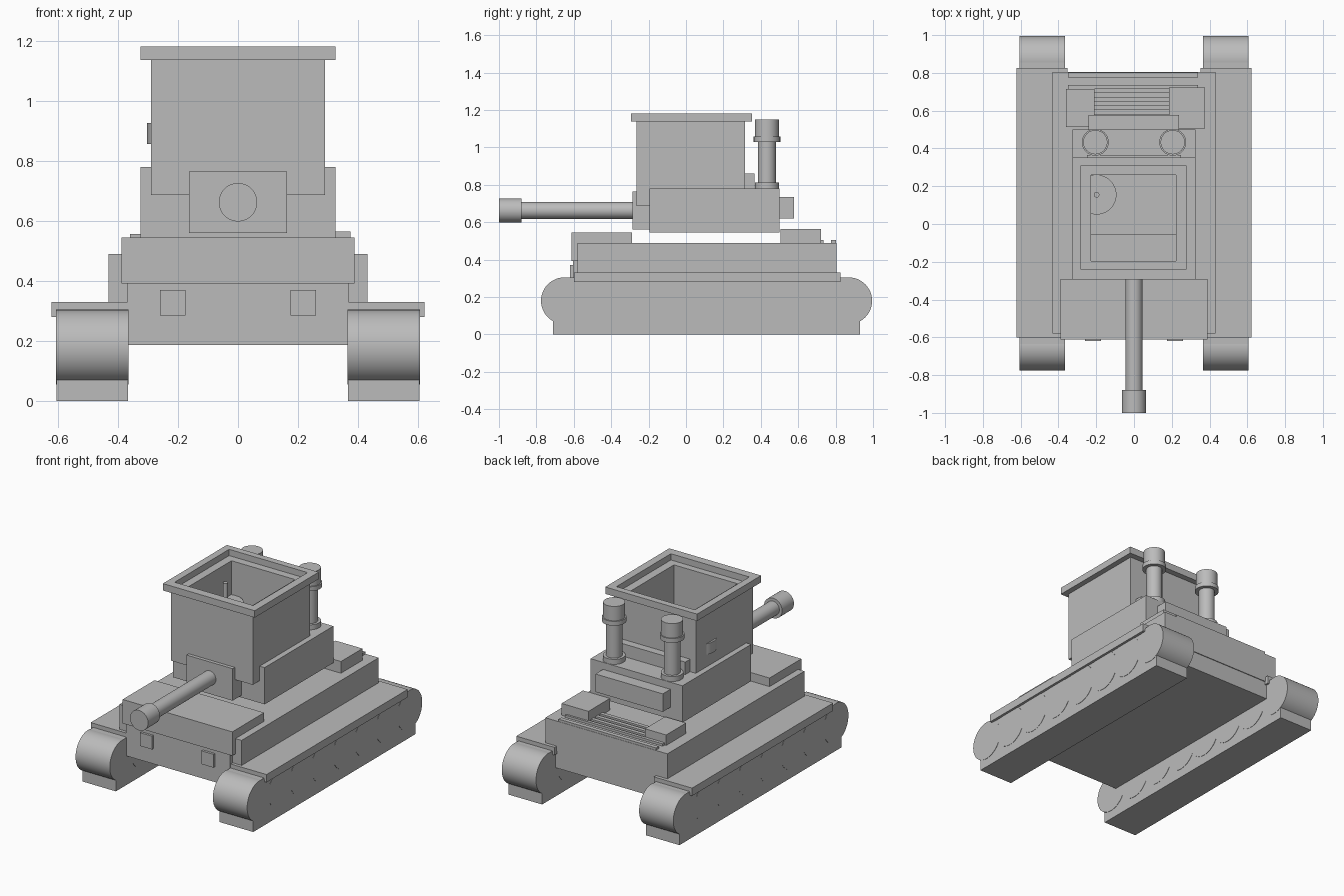
import bpy
import bmesh
import math
from mathutils import Matrix, Vector

cube = bpy.data.objects.get("Cube")
if cube:
    bpy.data.objects.remove(cube, do_unlink=True)

GREY = (0.5, 0.5, 0.5, 1.0)
grey = bpy.data.materials.new("plain grey")
grey.use_nodes = True
grey.diffuse_color = GREY
grey.node_tree.nodes["Principled BSDF"].inputs["Base Color"].default_value = GREY


def finish(name, bm, smooth=False):
    bmesh.ops.recalc_face_normals(bm, faces=bm.faces)
    mesh = bpy.data.meshes.new(name)
    bm.to_mesh(mesh)
    bm.free()
    mesh.materials.append(grey)
    obj = bpy.data.objects.new(name, mesh)
    bpy.context.collection.objects.link(obj)
    if smooth:
        bpy.ops.object.select_all(action="DESELECT")
        obj.select_set(True)
        bpy.context.view_layer.objects.active = obj
        bpy.ops.object.shade_smooth_by_angle(angle=math.radians(35))
    return obj


def box(name, x, y, z):
    """Box given as (min, max) along each axis."""
    bm = bmesh.new()
    centre = Vector([(a + b) / 2 for a, b in (x, y, z)])
    size = [b - a for a, b in (x, y, z)]
    bmesh.ops.create_cube(bm, size=1, matrix=Matrix.Translation(centre) @ Matrix.Diagonal((*size, 1)))
    return finish(name, bm)


def rod(name, start, end, radius, sides=48):
    """Cylinder between two points."""
    bm = bmesh.new()
    a, b = Vector(start), Vector(end)
    turn = (b - a).to_track_quat("Z", "Y").to_matrix().to_4x4()
    bmesh.ops.create_cone(bm, cap_ends=True, segments=sides, radius1=radius, radius2=radius,
                          depth=(b - a).length, matrix=Matrix.Translation((a + b) / 2) @ turn)
    return finish(name, bm, True)


def frame(name, outer, inner, z):
    """Open rectangular tube; outer and inner are (x0, x1, y0, y1)."""
    bm = bmesh.new()
    loops = []
    for x0, x1, y0, y1 in (outer, inner):
        for h in z:
            loops.append([bm.verts.new((x, y, h)) for x, y in ((x0, y0), (x1, y0), (x1, y1), (x0, y1))])
    out_low, out_high, in_low, in_high = loops
    for p, q in ((out_low, out_high), (out_high, in_high), (in_high, in_low), (in_low, out_low)):
        for i in range(4):
            j = (i + 1) % 4
            bm.faces.new((p[i], p[j], q[j], q[i]))
    return finish(name, bm)


def mirrored(s, a, b):
    return (a, b) if s > 0 else (-b, -a)


# Running gear, one side at a time
for side, s in (("left", 1), ("right", -1)):
    box(side + "_track", mirrored(s, 0.367, 0.605), (-0.71, 0.93), (0, 0.19))
    box(side + "_track_top", mirrored(s, 0.367, 0.605), (-0.65, 0.87), (0.18, 0.304))
    for i in range(8):
        y = -0.65 + i * 1.52 / 7
        rod(f"{side}_wheel_{i + 1}", (s * 0.365, y, 0.18), (s * 0.607, y, 0.18), 0.125)
    box(side + "_fender", mirrored(s, 0.352, 0.622), (-0.60, 0.827), (0.28, 0.33))
    box(side + "_front_plate", mirrored(s, 0.175, 0.26), (-0.62, -0.59), (0.285, 0.37))

# Hull
box("lower_hull", (-0.368, 0.368), (-0.605, 0.80), (0.187, 0.40))
box("upper_hull", (-0.432, 0.432), (-0.58, 0.805), (0.30, 0.49))
box("front_deck", (-0.388, 0.388), (-0.612, -0.29), (0.392, 0.545))

# Rear deck boxes and grille slats
box("right_deck_box", (-0.36, -0.21), (0.513, 0.715), (0.48, 0.557))
box("left_deck_box", (0.185, 0.375), (0.505, 0.722), (0.48, 0.565))
for i, y in enumerate((0.58, 0.625, 0.67)):
    box(f"grille_slat_{i + 1}", (-0.22, 0.2), (y, y + 0.025), (0.48, 0.505))
box("grille_bar", (-0.35, 0.34), (0.715, 0.735), (0.48, 0.505))
box("rear_bar", (-0.35, 0.34), (0.775, 0.803), (0.48, 0.505))

# Turret
box("turret_base", (-0.325, 0.325), (-0.195, 0.50), (0.545, 0.78))
box("turret_rear_box", (-0.24, 0.237), (0.49, 0.577), (0.62, 0.735))
frame("tower_walls", (-0.29, 0.29, -0.265, 0.315), (-0.228, 0.222, -0.195, 0.26), (0.687, 1.142))
frame("tower_rim", (-0.325, 0.325, -0.295, 0.352), (-0.28, 0.275, -0.24, 0.31), (1.138, 1.182))
box("tower_back_step", (-0.25, 0.25), (0.31, 0.365), (0.775, 0.86))
box("inner_step", (-0.228, 0.222), (-0.195, -0.055), (0.77, 0.85))
rod("inner_disc", (-0.198, 0.155, 0.857), (-0.198, 0.155, 0.927), 0.105)
rod("inner_stalk", (-0.198, 0.155, 0.92), (-0.198, 0.155, 1.05), 0.015, 20)

# Gun
box("mantlet", (-0.163, 0.163), (-0.287, -0.19), (0.56, 0.765))
rod("barrel", (0, -0.90, 0.663), (0, -0.28, 0.663), 0.045)
rod("muzzle", (0, -1.0, 0.663), (0, -0.88, 0.663), 0.064)

# Exhaust stacks
for side, s in (("left", 1), ("right", -1)):
    for part, z0, z1, radius in (("foot", 0.775, 0.812, 0.065), ("pipe", 0.80, 1.04, 0.048),
                                 ("flange", 1.03, 1.058, 0.071), ("cap", 1.05, 1.15, 0.064)):
        rod(f"{side}_stack_{part}", (s * 0.205, 0.433, z0), (s * 0.205, 0.433, z1), radius)
